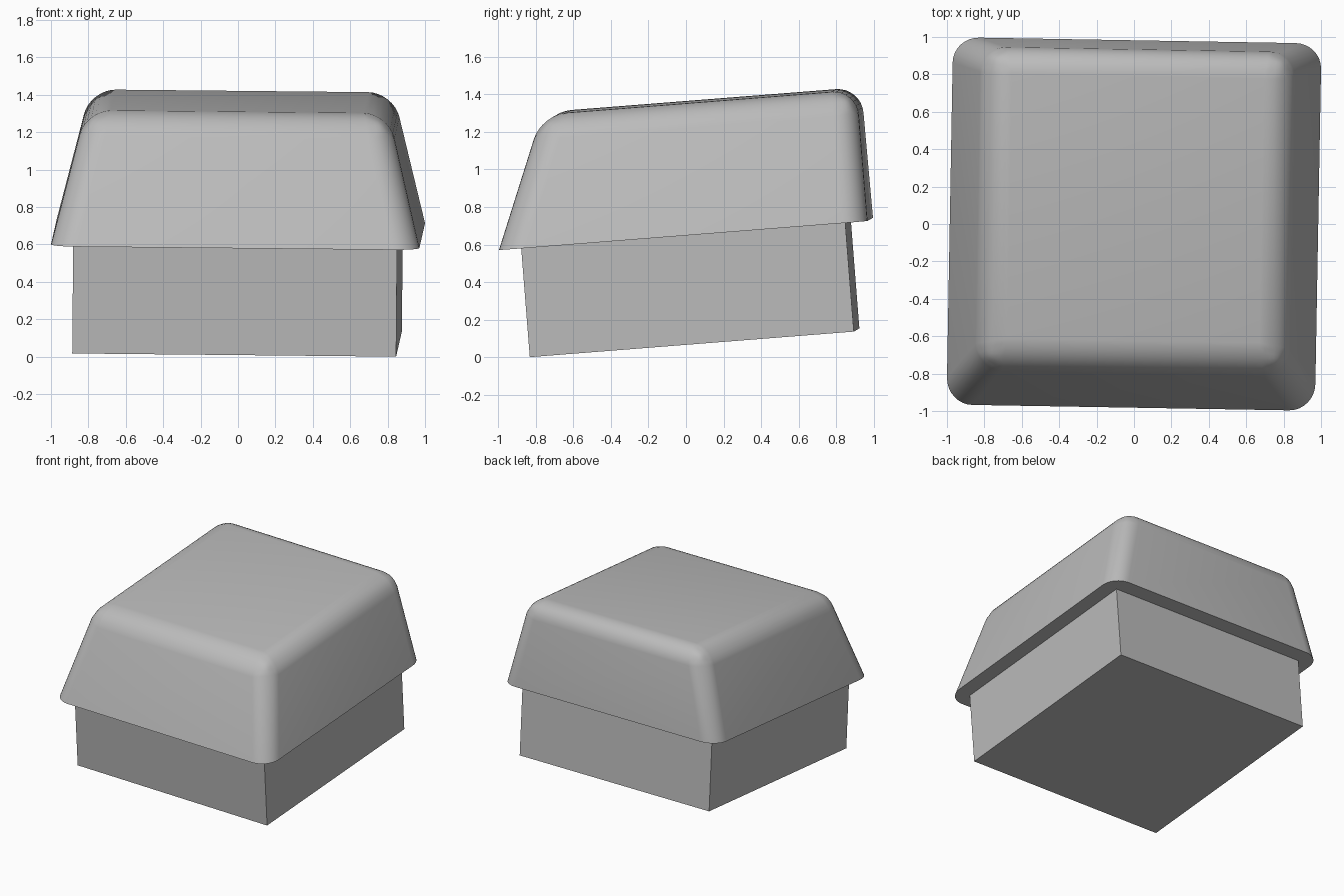
import bpy, bmesh, math
from mathutils import Matrix, Euler, Vector

cube = bpy.data.objects.get("Cube")
if cube:
    bpy.data.objects.remove(cube, do_unlink=True)

grey = bpy.data.materials.new("plain grey")
grey.use_nodes = True
COLOUR = (0.5, 0.5, 0.5, 1)
grey.diffuse_color = COLOUR
grey.node_tree.nodes["Principled BSDF"].inputs["Base Color"].default_value = COLOUR

# The whole block leans: a slight pitch, roll and twist about the rim centre
TILT = Euler([math.radians(a) for a in (4.5, 0.57, -0.98)]).to_matrix().to_4x4()
POSE = Matrix.Translation((0, 0, 0.657)) @ TILT


def frustum(name, low, high, z0, z1, radius=0):
    """Block between two (left, right, front, back) rectangles, rim left sharp."""
    bm = bmesh.new()
    rings = []
    for (l, r, f, b), z in ((low, z0), (high, z1)):
        rings.append([bm.verts.new((x, y, z)) for x, y in ((l, f), (r, f), (r, b), (l, b))])
    bottom, top = rings
    bm.faces.new(bottom[::-1])
    bm.faces.new(top)
    for i in range(4):
        j = (i + 1) % 4
        bm.faces.new((bottom[i], bottom[j], top[j], top[i]))
    if radius:
        edges = [e for e in bm.edges if any(v in top for v in e.verts)]
        bmesh.ops.bevel(bm, geom=edges, offset=radius, offset_type='OFFSET',
                        segments=8, profile=0.5, affect='EDGES')
    bmesh.ops.recalc_face_normals(bm, faces=bm.faces)
    bm.transform(POSE)
    mesh = bpy.data.meshes.new(name)
    bm.to_mesh(mesh)
    bm.free()
    mesh.materials.append(grey)
    obj = bpy.data.objects.new(name, mesh)
    bpy.context.collection.objects.link(obj)
    return obj


# Straight lower block, reaching a little way into the cap
HALF = 0.866
frustum("base_block", (-HALF, HALF, -HALF, HALF), (-HALF, HALF, -HALF, HALF), -0.582, 0.02)

# Tapered cap: steep back, sloping front, rounded top and corners
RIM = 0.985
cap = frustum("tapered_cap", (-RIM, RIM, -RIM, RIM), (-0.81, 0.81, -0.705, 0.98), 0, 0.7, 0.135)

bpy.ops.object.select_all(action='DESELECT')
cap.select_set(True)
bpy.context.view_layer.objects.active = cap
bpy.ops.object.shade_smooth_by_angle(angle=math.radians(35))
